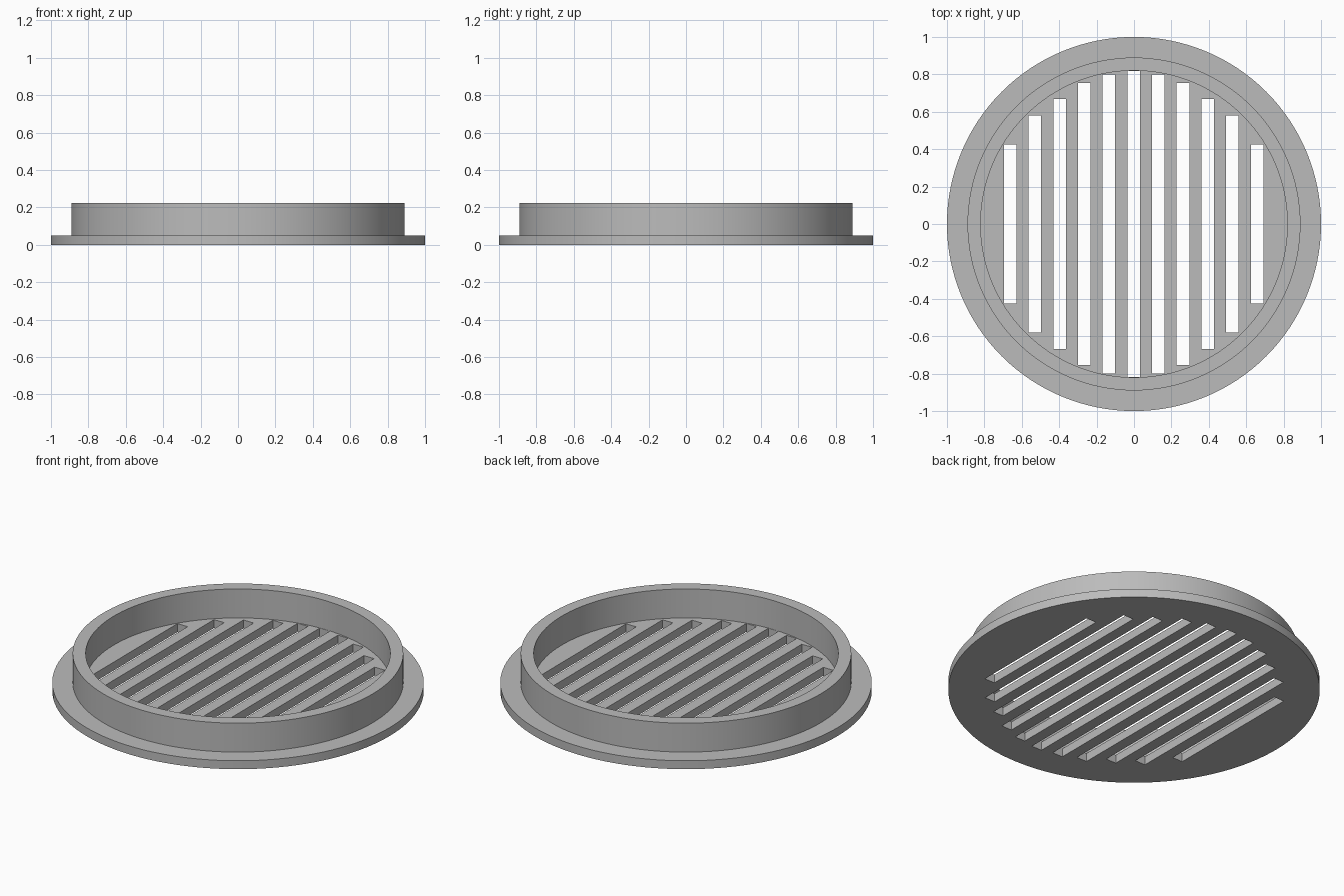
import bpy
import bmesh
from math import cos, sin, tau, radians
from mathutils import Matrix

SEGMENTS = 128
FLOOR = 0.05
TOP = 0.222
SLOT_WIDTH = 0.067
SLOT_PITCH = 0.132
SLOT_HALF_LENGTHS = [0.818, 0.8, 0.755, 0.667, 0.58, 0.425]

old = bpy.data.objects.get("Cube")
if old:
    bpy.data.objects.remove(old, do_unlink=True)


def make_material(name, colour):
    mat = bpy.data.materials.new(name)
    mat.use_nodes = True
    mat.diffuse_color = colour
    for node in mat.node_tree.nodes:
        if node.type == 'BSDF_PRINCIPLED':
            node.inputs["Base Color"].default_value = colour
    return mat


def make_object(name, bm, mat):
    bmesh.ops.recalc_face_normals(bm, faces=bm.faces)
    mesh = bpy.data.meshes.new(name)
    bm.to_mesh(mesh)
    bm.free()
    mesh.materials.append(mat)
    obj = bpy.data.objects.new(name, mesh)
    bpy.context.collection.objects.link(obj)
    return obj


def turned(profile):
    """Closed solid of revolution, capped at the first and last radius."""
    bm = bmesh.new()
    rings = [[bm.verts.new((r * cos(tau * i / SEGMENTS), r * sin(tau * i / SEGMENTS), z))
              for i in range(SEGMENTS)] for r, z in profile]
    for a, b in zip(rings, rings[1:]):
        for i in range(SEGMENTS):
            j = (i + 1) % SEGMENTS
            bm.faces.new((a[i], a[j], b[j], b[i]))
    bm.faces.new(rings[0])
    bm.faces.new(rings[-1])
    return bm


grey = make_material("mid grey", (0.5, 0.5, 0.5, 1.0))

# Round plate with a flange and a raised collar
cover = make_object("vent_cover", turned([
    (1.0, 0), (1.0, FLOOR), (0.89, FLOOR), (0.89, TOP), (0.82, TOP), (0.82, FLOOR)]), grey)

# Parallel slots, shorter towards the sides
bm = bmesh.new()
for k in range(-5, 6):
    size = (SLOT_WIDTH, 2 * SLOT_HALF_LENGTHS[abs(k)], 4 * FLOOR)
    place = Matrix.Translation((k * SLOT_PITCH - 0.002, 0, 0)) @ Matrix.Diagonal((*size, 1))
    bmesh.ops.create_cube(bm, size=1, matrix=place)
cutter = make_object("slot_cutter", bm, grey)
cutter.hide_render = True

# Cut the slots and drop the cutter
cut = cover.modifiers.new("slots", 'BOOLEAN')
cut.operation = 'DIFFERENCE'
cut.solver = 'EXACT'
cut.object = cutter
bpy.ops.object.select_all(action='DESELECT')
bpy.context.view_layer.objects.active = cover
cover.select_set(True)
bpy.ops.object.modifier_apply(modifier=cut.name)
bpy.data.objects.remove(cutter, do_unlink=True)
bpy.ops.object.shade_smooth_by_angle(angle=radians(30))
